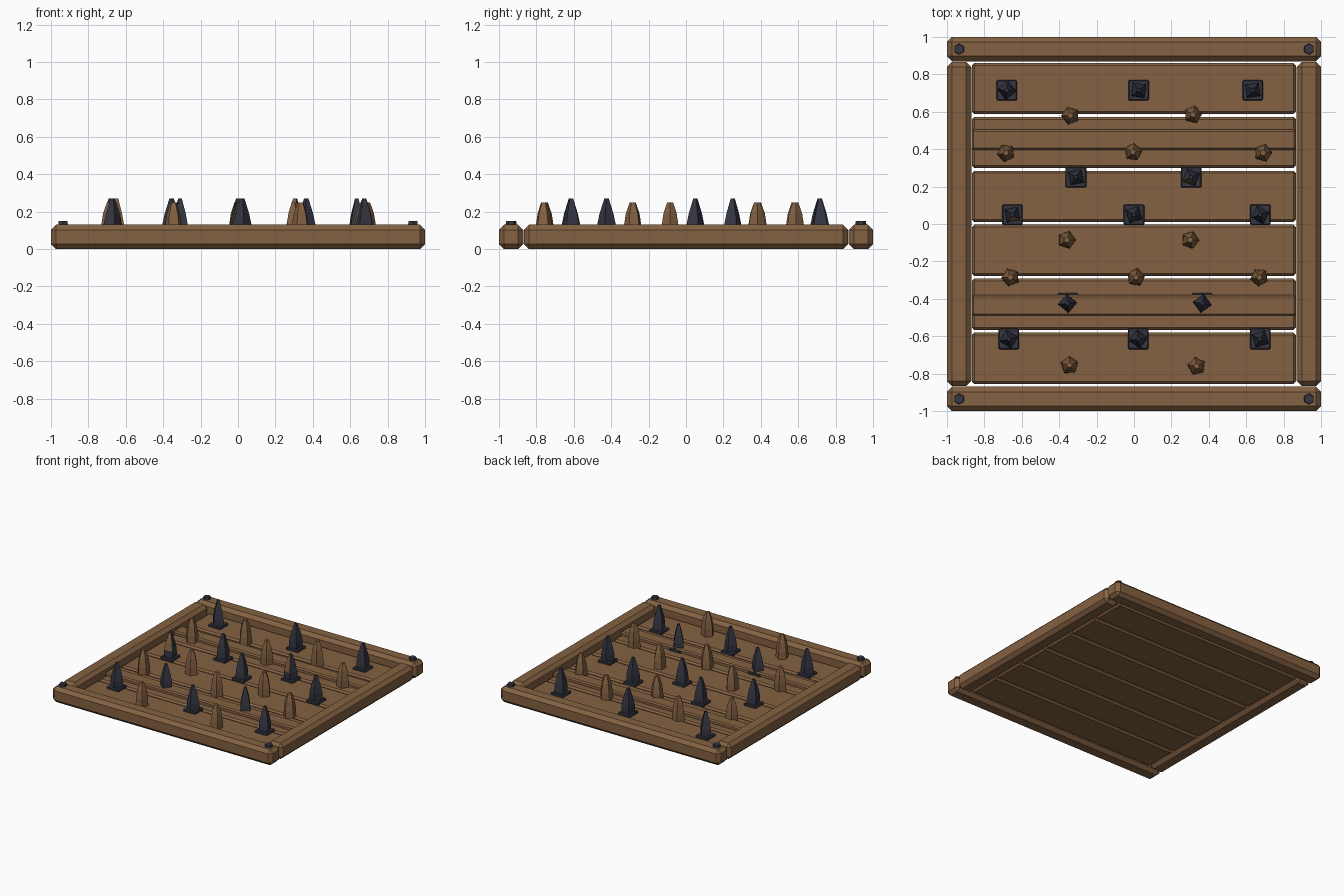
import bpy
import bmesh
import math
import random
from mathutils import Matrix, Vector

random.seed(4)
if "Cube" in bpy.data.objects:
    bpy.data.objects.remove(bpy.data.objects["Cube"], do_unlink=True)


def make_material(name, color):
    mat = bpy.data.materials.new(name)
    mat.use_nodes = True
    mat.diffuse_color = color
    mat.node_tree.nodes["Principled BSDF"].inputs["Base Color"].default_value = color
    return mat


WOOD = make_material("brown wood", (0.23, 0.12, 0.054, 1))
IRON = make_material("dark iron", (0.035, 0.037, 0.055, 1))


def add_object(name, bm, *materials):
    bmesh.ops.recalc_face_normals(bm, faces=bm.faces)
    mesh = bpy.data.meshes.new(name)
    bm.to_mesh(mesh)
    bm.free()
    for mat in materials:
        mesh.materials.append(mat)
    obj = bpy.data.objects.new(name, mesh)
    bpy.context.collection.objects.link(obj)
    return obj


def beam(name, low, high, chamfer, mat):
    """Box between two corners with flat chamfered edges."""
    low, high = Vector(low), Vector(high)
    bm = bmesh.new()
    bmesh.ops.create_cube(bm, size=1)
    bmesh.ops.scale(bm, vec=high - low, verts=bm.verts)
    bmesh.ops.translate(bm, vec=(low + high) / 2, verts=bm.verts)
    bmesh.ops.bevel(bm, geom=bm.edges[:], offset=chamfer, segments=1, affect='EDGES')
    return add_object(name, bm, mat)


def spike(name, x, y, sides, profile, turn, mat, patch=None):
    """Tapered spike; patch gives a direction whose upper faces are wood."""
    bm = bmesh.new()
    rings = []
    for radius, z in profile:
        angles = [turn + math.tau * i / sides for i in range(sides)]
        rings.append([bm.verts.new((x + radius * math.cos(a), y + radius * math.sin(a), z))
                      for a in angles])
    for lower, upper in zip(rings, rings[1:]):
        for i in range(sides):
            j = (i + 1) % sides
            bm.faces.new((lower[i], lower[j], upper[j], upper[i]))
    bm.faces.new(rings[0])
    bm.faces.new(rings[-1])
    bm.normal_update()
    if patch:
        for face in bm.faces:
            center = face.calc_center_median()
            if face.normal.dot(Vector(patch)) > 0.6 and center.z > 0.12:
                face.material_index = 1
    return add_object(name, bm, mat, WOOD)


# Outer frame and corner bolts
RAIL = 0.13
for side, label in ((-1, "front"), (1, "back")):
    y0, y1 = sorted((side * 0.87, side))
    beam(label + "_rail", (-1, y0, 0), (1, y1, RAIL), 0.027, WOOD)
for side, label in ((-1, "right"), (1, "left")):
    x0, x1 = sorted((side * 0.87, side))
    beam(label + "_rail", (x0, -0.867, 0), (x1, 0.867, RAIL), 0.027, WOOD)
for x in (-0.935, 0.935):
    for y in (-0.935, 0.935):
        bm = bmesh.new()
        bmesh.ops.create_cone(bm, cap_ends=True, segments=6, radius1=0.03, radius2=0.027,
                              depth=0.025, matrix=Matrix.Translation((x, y, 0.1375)))
        add_object("corner_bolt", bm, IRON)

# Floor planks and the two battens on them
FLOOR = 0.06
for i in range(6):
    y = -0.718 + i * 0.2885
    beam("floor_plank", (-0.867, y - 0.137, 0.015), (0.865, y + 0.137, FLOOR), 0.013, WOOD)
for y in (0.45, -0.435):
    beam("cross_batten", (-0.867, y - 0.055, FLOOR - 0.01), (0.865, y + 0.055, 0.09), 0.01, WOOD)

# Iron spikes on square plates
IRON_PROFILE = [(0.052, 0.06), (0.05, 0.13), (0.037, 0.19), (0.012, 0.27)]
iron_spots = [(-0.68, 0.715), (0.025, 0.715), (0.635, 0.715),
              (-0.31, 0.25), (0.305, 0.25),
              (-0.65, 0.05), (0, 0.05), (0.675, 0.05),
              (-0.355, -0.425), (0.365, -0.425),
              (-0.67, -0.615), (0.023, -0.615), (0.675, -0.615)]
patches = {(0.305, 0.25): (-0.8, -0.6, 0), (-0.65, 0.05): (0.1, -1, 0)}
for x, y in iron_spots:
    beam("spike_plate", (x - 0.055, y - 0.055, FLOOR - 0.01),
         (x + 0.055, y + 0.055, FLOOR + 0.018), 0.006, IRON)
    spike("iron_spike", x, y, 4, IRON_PROFILE, random.uniform(0, math.tau), IRON,
          patches.get((x, y)))

# Wooden stakes between the iron spikes
WOOD_PROFILE = [(0.05, 0.05), (0.048, 0.12), (0.037, 0.19), (0.016, 0.25)]
for x, y in [(-0.34, 0.58), (0.315, 0.585),
             (-0.685, 0.38), (-0.005, 0.385), (0.69, 0.38),
             (-0.36, -0.085), (0.3, -0.085),
             (-0.66, -0.285), (0.01, -0.285), (0.67, -0.285),
             (-0.345, -0.755), (0.335, -0.76)]:
    spike("wooden_stake", x, y, 5, WOOD_PROFILE, random.uniform(0, math.tau), WOOD)
